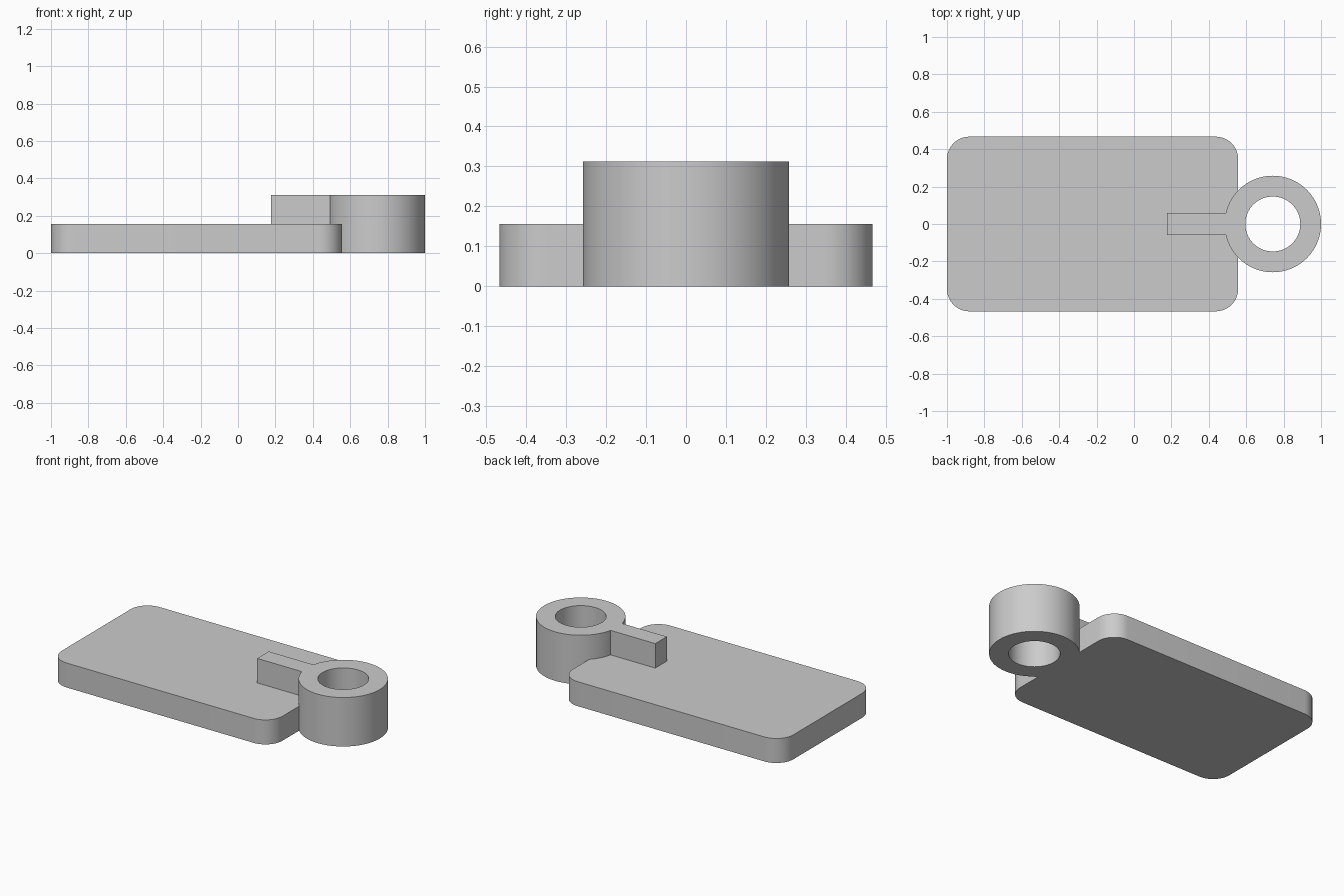
import bpy
import bmesh
import math

cube = bpy.data.objects.get("Cube")
if cube:
    bpy.data.objects.remove(cube, do_unlink=True)

PLATE_TOP, FULL_TOP = 0.156, 0.312
RING_X, RING_R, HOLE_R = 0.742, 0.258, 0.147

grey = bpy.data.materials.new("plain grey")
grey.use_nodes = True
grey.diffuse_color = (0.6, 0.6, 0.6, 1)
grey.node_tree.nodes["Principled BSDF"].inputs["Base Color"].default_value = (0.6, 0.6, 0.6, 1)


def arc(cx, cy, r, start, end, steps):
    """Points along an arc, angles in degrees."""
    angles = [math.radians(start + (end - start) * i / steps) for i in range(steps + 1)]
    return [(cx + r * math.cos(a), cy + r * math.sin(a)) for a in angles]


def rounded_rect(x0, x1, half_y, r):
    corners = [(x1 - r, half_y - r), (x0 + r, half_y - r),
               (x0 + r, r - half_y), (x1 - r, r - half_y)]
    return [p for i, (x, y) in enumerate(corners)
            for p in arc(x, y, r, 90 * i, 90 * i + 90, 12)]


def prism(name, outline, z0, z1):
    """Closed solid from a counter-clockwise outline."""
    bm = bmesh.new()
    base = bm.faces.new([bm.verts.new((x, y, z0)) for x, y in outline])
    top = bmesh.ops.extrude_face_region(bm, geom=[base])["geom"]
    bmesh.ops.translate(bm, vec=(0, 0, z1 - z0),
                        verts=[v for v in top if isinstance(v, bmesh.types.BMVert)])
    bmesh.ops.recalc_face_normals(bm, faces=bm.faces)
    mesh = bpy.data.meshes.new(name)
    bm.to_mesh(mesh)
    bm.free()
    mesh.materials.append(grey)
    obj = bpy.data.objects.new(name, mesh)
    bpy.context.collection.objects.link(obj)
    return obj


def combine(target, tool, operation):
    """Apply a boolean and discard the tool."""
    mod = target.modifiers.new(operation, 'BOOLEAN')
    mod.operation, mod.object, mod.solver = operation, tool, 'EXACT'
    bpy.context.view_layer.objects.active = target
    bpy.ops.object.modifier_apply(modifier=mod.name)
    bpy.data.objects.remove(tool, do_unlink=True)


# Rounded tag plate
tag = prism("tag_with_ring", rounded_rect(-1, 0.557, 0.467, 0.12), 0, PLATE_TOP)

# Connecting bar, sunk into the plate and the ring
bar = prism("connecting_bar",
            [(0.176, -0.058), (0.55, -0.058), (0.55, 0.058), (0.176, 0.058)],
            0.08, FULL_TOP)

# Hanging ring with a through hole
ring = prism("hanging_ring", arc(RING_X, 0, RING_R, 0, 360, 96)[:-1], 0, FULL_TOP)
hole = prism("ring_hole", arc(RING_X, 0, HOLE_R, 0, 360, 72)[:-1], -0.1, FULL_TOP + 0.1)
hole.hide_render = True

combine(ring, hole, 'DIFFERENCE')
combine(ring, bar, 'UNION')
combine(tag, ring, 'UNION')

# Smooth curved walls, keep crisp edges
bpy.ops.object.select_all(action='DESELECT')
tag.select_set(True)
bpy.context.view_layer.objects.active = tag
bpy.ops.object.shade_smooth_by_angle(angle=math.radians(30))
